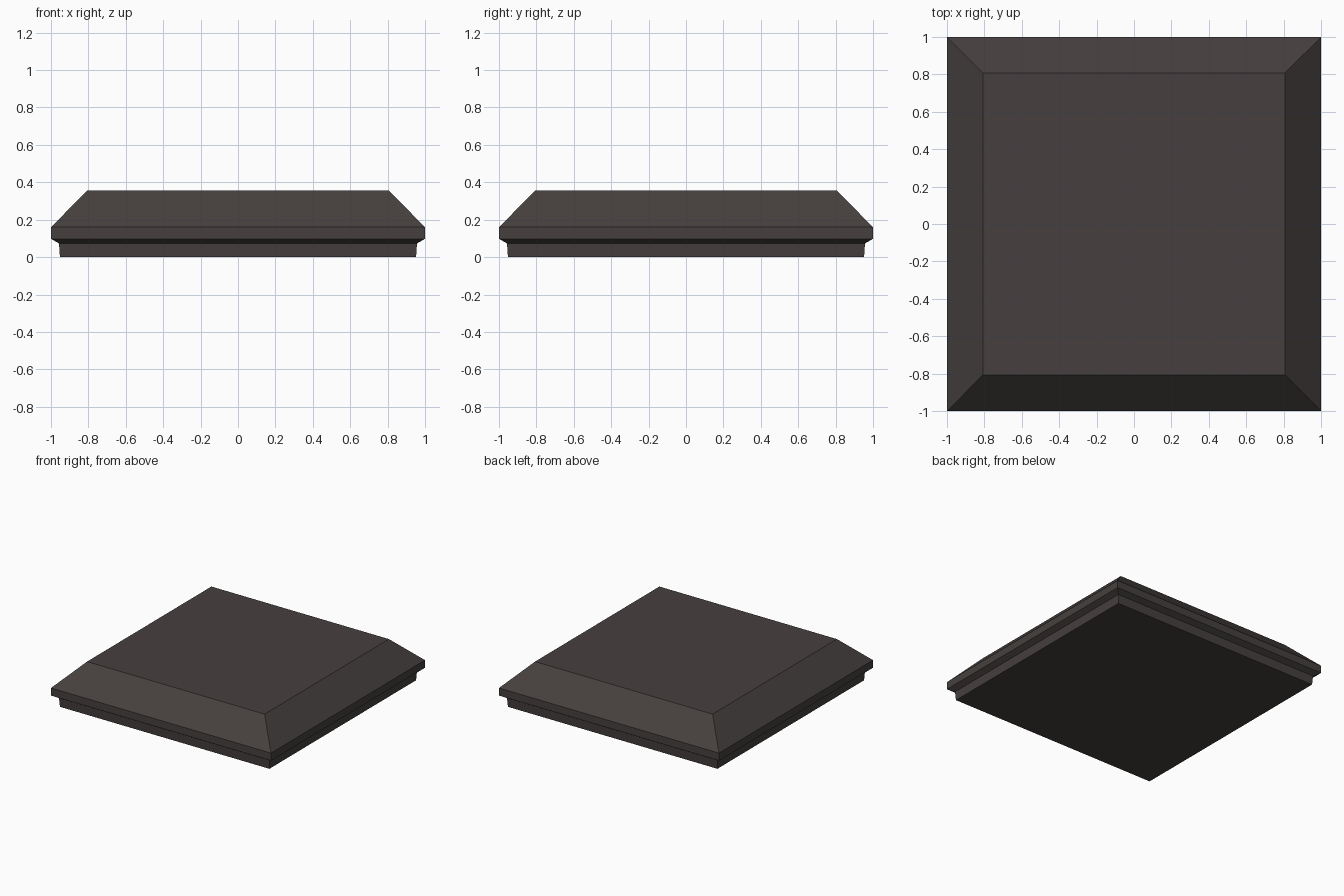
import bpy, bmesh

if "Cube" in bpy.data.objects:
    bpy.data.objects.remove(bpy.data.objects["Cube"])

# Dark stone colour
mat = bpy.data.materials.new("dark_brown_grey")
mat.diffuse_color = (0.061, 0.051, 0.049, 1)
mat.use_nodes = True
mat.node_tree.nodes["Principled BSDF"].inputs["Base Color"].default_value = mat.diffuse_color

# Square slab profile: (half width, height) from bottom to top
PROFILE = [(0.952, 0.0), (0.957, 0.073), (1.0, 0.098), (1.0, 0.16), (0.807, 0.355)]

bm = bmesh.new()
rings = [[bm.verts.new((sx * r, sy * r, z))
          for sx, sy in ((-1, -1), (1, -1), (1, 1), (-1, 1))] for r, z in PROFILE]

# Bottom, top and side bands
bm.faces.new(rings[0][::-1])
bm.faces.new(rings[-1])
for lo, hi in zip(rings, rings[1:]):
    for i in range(4):
        j = (i + 1) % 4
        bm.faces.new((lo[i], lo[j], hi[j], hi[i]))
bmesh.ops.recalc_face_normals(bm, faces=bm.faces)

mesh = bpy.data.meshes.new("bevelled_slab")
bm.to_mesh(mesh)
bm.free()
mesh.materials.append(mat)
bpy.context.collection.objects.link(bpy.data.objects.new("bevelled_slab", mesh))
